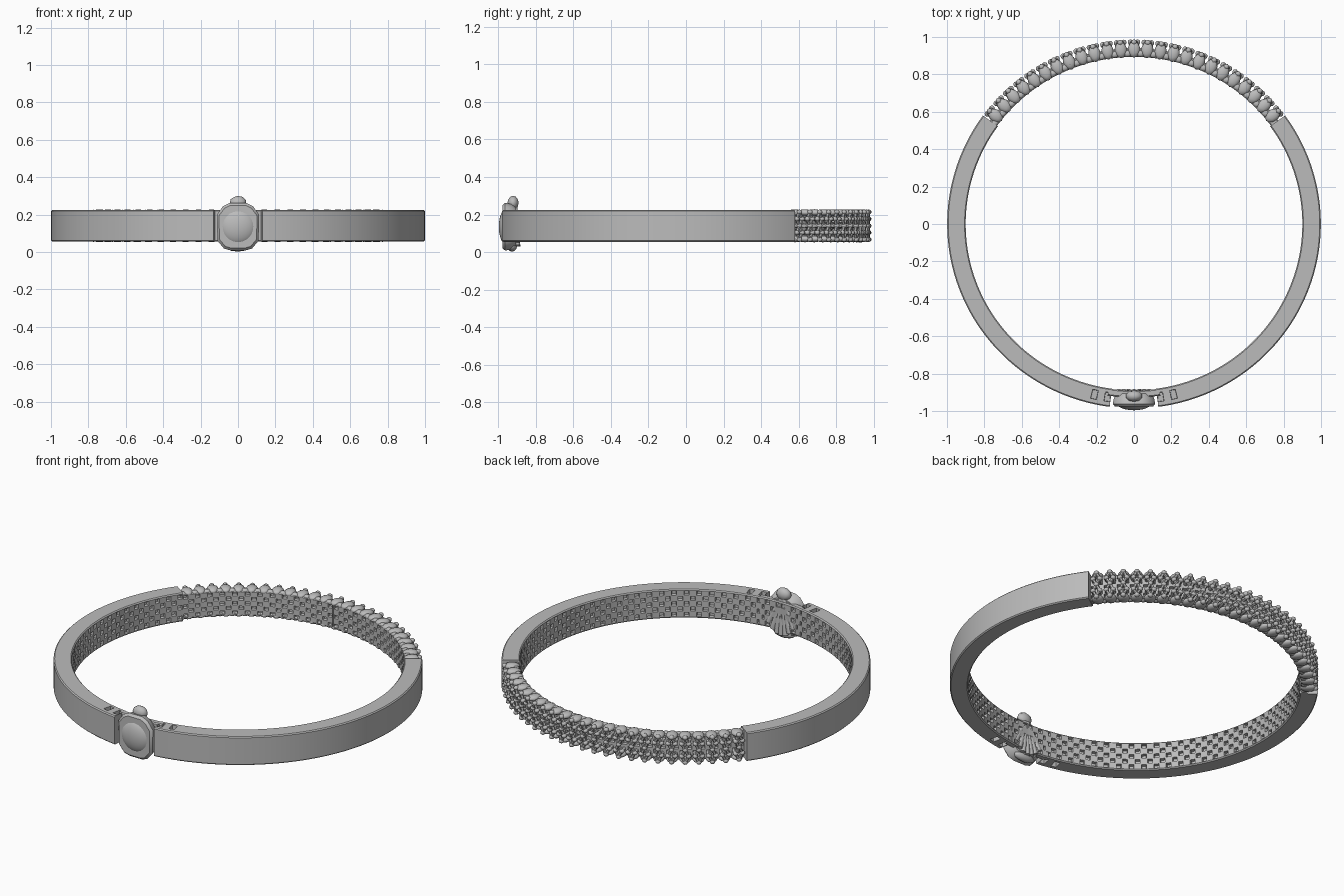
import bpy, bmesh, math
from mathutils import Vector, Matrix

cube = bpy.data.objects.get("Cube")
if cube:
    bpy.data.objects.remove(cube)

metal = bpy.data.materials.new("grey_metal")
metal.use_nodes = True
GREY = (0.5, 0.5, 0.5, 1)
metal.diffuse_color = GREY
metal.node_tree.nodes["Principled BSDF"].inputs["Base Color"].default_value = GREY

STEP = 2.155      # angular width of one pierced cell, degrees
Z0, Z1 = 0.055, 0.225


def polar(deg, r, z):
    """Point on the ring, measured from the front centre."""
    a = math.radians(deg)
    return Vector((r * math.sin(a), -0.987 * r * math.cos(a), z))


def finish(bm, name, angle=35, mirror=False):
    bmesh.ops.recalc_face_normals(bm, faces=bm.faces[:])
    mesh = bpy.data.meshes.new(name)
    bm.to_mesh(mesh)
    bm.free()
    obj = bpy.data.objects.new(name, mesh)
    bpy.context.collection.objects.link(obj)
    mesh.materials.append(metal)
    if mirror:
        obj.modifiers.new("mirror", "MIRROR").use_clip = True
    bpy.ops.object.select_all(action="DESELECT")
    obj.select_set(True)
    bpy.context.view_layer.objects.active = obj
    bpy.ops.object.shade_smooth_by_angle(angle=math.radians(angle))
    return obj


def bead(bm, centre, size, turn=0):
    m = (Matrix.Translation(centre) @ Matrix.Rotation(math.radians(turn), 4, "Z")
         @ Matrix.Diagonal((*size, 1)))
    bmesh.ops.create_icosphere(bm, subdivisions=2, radius=1, matrix=m)


def rod(bm, a, b, r1, r2, sides=6):
    d = b - a
    m = Matrix.Translation((a + b) / 2) @ d.to_track_quat("Z", "Y").to_matrix().to_4x4()
    bmesh.ops.create_cone(bm, cap_ends=True, segments=sides, radius1=r1,
                          radius2=r2, depth=d.length, matrix=m)


def band(name, start, cells, r_in, r_out, z0, z1, rows=5, outer_pits=False, windows=()):
    """Sweep a chamfered section, piercing chequered cells in its walls."""
    bm = bmesh.new()
    c, h = 0.006, z1 - z0
    levels = [z0 + c + (h - 2 * c) * i / rows for i in range(rows + 1)]
    inner = [(r_in, z) for z in levels]
    outer = [(r_out, z) for z in reversed(levels)]
    radii = [r_in + c, r_in + 0.02, r_out - 0.025, r_out - c]
    section = (inner + [(r, z1) for r in radii] + outer
               + [(r, z0) for r in reversed(radii)])
    n = len(section)
    rings = [[bm.verts.new(polar(start + i * STEP, r, z)) for r, z in section]
             for i in range(cells + 1)]
    pits, holes = [], []
    first_outer = rows + 1 + len(radii)
    first_bottom = first_outer + rows + 1
    for i in range(cells):
        for j in range(n):
            k = (j + 1) % n
            f = bm.faces.new((rings[i][j], rings[i][k], rings[i + 1][k], rings[i + 1][j]))
            on_outer = outer_pits and first_outer <= j < first_outer + rows
            if (j < rows or on_outer) and (i + j) % 2 == 0:
                pits.append(f)
            if i in windows and j in (rows + 2, first_bottom + 1):
                holes.append(f)
    bm.faces.new(rings[0])
    bm.faces.new(rings[-1])
    bmesh.ops.recalc_face_normals(bm, faces=bm.faces[:])
    bmesh.ops.inset_individual(bm, faces=pits, thickness=0.005)
    bmesh.ops.inset_individual(bm, faces=pits, thickness=0.003, depth=-0.018)
    if holes:
        bmesh.ops.inset_individual(bm, faces=holes, thickness=0.003)
        bmesh.ops.inset_individual(bm, faces=holes, thickness=0.002, depth=-0.03)
    return finish(bm, name, mirror=True)


# Smooth front and side band, bridge behind the ornament, core of the open back
band("side_band", 7.5, 55, 0.9, 0.999, Z0, Z1, windows=(0, 2))
band("front_bridge", 0, 4, 0.902, 0.94, Z0, Z1)
band("back_core", 126, 25, 0.905, 0.953, 0.066, 0.214, outer_pits=True)

# Beaded openwork along the back
bm = bmesh.new()
levels = [0.067 + 0.0365 * i for i in range(5)]
for col in range(-12, 13):
    a = 180 + col * 4.3
    for z in (0.07, 0.21):
        bead(bm, polar(a, 0.945, z), (0.033, 0.044, 0.018), a)
        bead(bm, polar(a + 2.15, 0.924, z), (0.022, 0.018, 0.012), a)
    previous = None
    for i, z in enumerate(levels):
        spread = (0,) if i % 2 == 0 else (-1.1, 1.1)
        tips = [polar(a + s, 0.985, z) for s in spread]
        for s, tip in zip(spread, tips):
            rod(bm, polar(a + s, 0.93, z), tip, 0.013, 0.01)
            bead(bm, tip, (0.015, 0.015, 0.013), a)
        for p in previous or []:
            for t in tips:
                rod(bm, p, t, 0.0085, 0.0085)
        previous = tips
finish(bm, "back_openwork", 50)

# Ornament surround: stacked outlines from the rear to the bevelled front
half = [(0.04, 0.008), (0.075, 0.018), (0.11, 0.06), (0.113, 0.2),
        (0.08, 0.245), (0.045, 0.262)]
outline = half + [(-x, z) for x, z in reversed(half)]
bm = bmesh.new()
loops = []
for y, s in ((-0.905, 0.8), (-0.93, 0.95), (-0.962, 1), (-0.976, 0.9)):
    loops.append([bm.verts.new((x * s, y, 0.135 + (z - 0.135) * s)) for x, z in outline])
for low, high in zip(loops, loops[1:]):
    for i in range(len(outline)):
        k = (i + 1) % len(outline)
        bm.faces.new((low[i], low[k], high[k], high[i]))
bm.faces.new(loops[0])
bm.faces.new(loops[-1])
finish(bm, "ornament_surround", 40)

# Oval dome on the face of the ornament
bm = bmesh.new()
dome = Matrix.Translation((0, -0.95, 0.135)) @ Matrix.Diagonal((0.1, 0.046, 0.1, 1))
bmesh.ops.create_uvsphere(bm, u_segments=28, v_segments=16, radius=1, matrix=dome)
finish(bm, "ornament_dome", 50)

# Knob at the top and lip at the bottom
bm = bmesh.new()
bead(bm, Vector((0, -0.92, 0.262)), (0.046, 0.03, 0.038))
bead(bm, Vector((0, -0.925, 0.03)), (0.07, 0.026, 0.028))
finish(bm, "ornament_knobs", 60)

# Pleated fan on the rear, spreading downward from the knob
bm = bmesh.new()
apex = Vector((0, -0.908, 0.26))
for i in range(-3, 4):
    foot = Vector((0.028 * i, -0.9, 0.03 + 0.006 * i * i))
    rod(bm, apex, foot, 0.009, 0.019, 8)
finish(bm, "ornament_rear_fan", 50)
